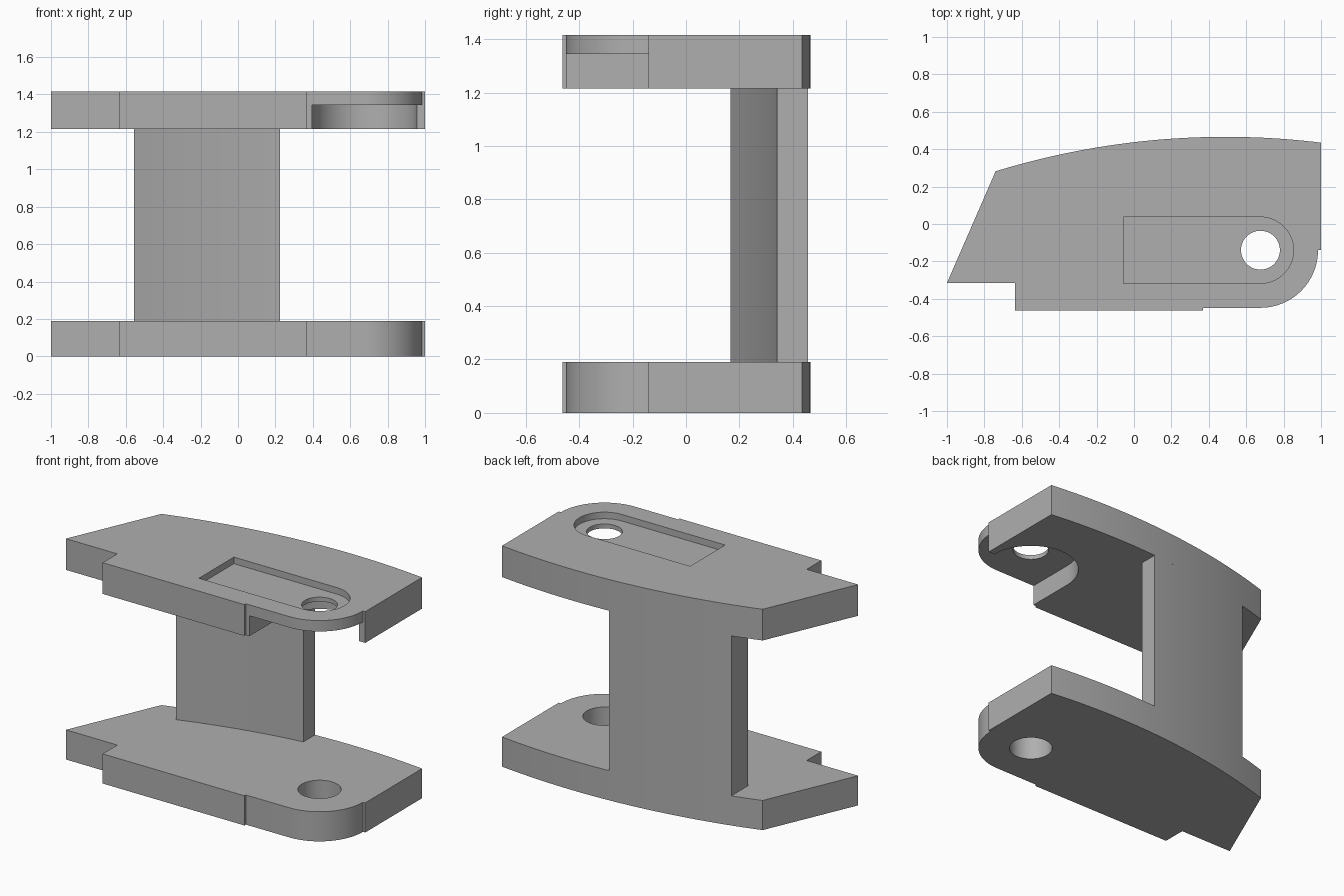
import bpy, bmesh, math
from math import sin, cos, pi

cube = bpy.data.objects.get("Cube")
if cube:
    bpy.data.objects.remove(cube)

grey = bpy.data.materials.new("plain_grey")
grey.use_nodes = True
grey.diffuse_color = (0.43, 0.43, 0.43, 1)
grey.node_tree.nodes["Principled BSDF"].inputs["Base Color"].default_value = (0.43, 0.43, 0.43, 1)

PIVOT = (0.676, -0.14)  # shared centre of hole, slot and rounded corner
RADIUS = 4.2            # sweep of the curved back


def arc(centre, r, a0, a1, n):
    """Points along an arc, angles in radians."""
    steps = [a0 + (a1 - a0) * i / n for i in range(n + 1)]
    return [(centre[0] + r * cos(a), centre[1] + r * sin(a)) for a in steps]


def sweep(x0, x1, peak_x, peak_y, n):
    """Shallow arc over an x range, highest at the given peak."""
    a0, a1 = (math.acos((x - peak_x) / RADIUS) for x in (x0, x1))
    return arc((peak_x, peak_y - RADIUS), RADIUS, a0, a1, n)


def prism(name, outline, z0, z1):
    """Extrude a closed outline straight up."""
    bm = bmesh.new()
    base = bm.faces.new([bm.verts.new((x, y, z0)) for x, y in outline])
    up = bmesh.ops.extrude_face_region(bm, geom=[base])["geom"]
    for v in up:
        if isinstance(v, bmesh.types.BMVert):
            v.co.z = z1
    bmesh.ops.recalc_face_normals(bm, faces=bm.faces)
    mesh = bpy.data.meshes.new(name)
    bm.to_mesh(mesh)
    bm.free()
    mesh.materials.append(grey)
    obj = bpy.data.objects.new(name, mesh)
    bpy.context.collection.objects.link(obj)
    return obj


def select(obj):
    bpy.ops.object.select_all(action="DESELECT")
    obj.select_set(True)
    bpy.context.view_layer.objects.active = obj


def cut(obj, outline, z0, z1):
    """Subtract a prism and discard the cutter."""
    cutter = prism("cutter", outline, z0, z1)
    cutter.hide_render = True
    mod = obj.modifiers.new("cut", "BOOLEAN")
    mod.operation, mod.solver, mod.object = "DIFFERENCE", "EXACT", cutter
    select(obj)
    bpy.ops.object.modifier_apply(modifier=mod.name)
    bpy.data.objects.remove(cutter)


# Plate outline: stepped front edge, rounded front corner, curved back
px, py = PIVOT
plate = [(-1, -0.315), (-0.635, -0.315), (-0.635, -0.463), (0.37, -0.463), (0.37, -0.449)]
plate += arc(PIVOT, 0.308, -pi / 2, 0, 24)
plate += [(1, py)] + sweep(1, -0.74, 0.49, 0.466, 40)

lower_plate = prism("lower_plate", plate, 0, 0.19)
cut(lower_plate, arc(PIVOT, 0.126, 0, 2 * pi, 48)[:-1], -0.1, 0.3)

upper_plate = prism("upper_plate", plate, 1.215, 1.415)
# Clearance under the rounded corner, open to the front and side
clearance = arc(PIVOT, 0.28, 0, pi, 32) + [(px - 0.28, -0.6), (1.1, -0.6), (1.1, py)]
cut(upper_plate, clearance, 1.1, 1.345)
# Shallow round-ended slot in the top face, with a hole through it
slot = arc(PIVOT, 0.177, -pi / 2, pi / 2, 32) + [(-0.055, py + 0.177), (-0.055, py - 0.177)]
cut(upper_plate, slot, 1.373, 1.5)
cut(upper_plate, arc(PIVOT, 0.104, 0, 2 * pi, 48)[:-1], 1.3, 1.5)

# Curved wall joining the plates, flush with their backs
web = sweep(0.225, -0.555, 0.49, 0.466, 18) + sweep(-0.555, 0.225, 0.745, 0.373, 18)
back_wall = prism("back_wall", web, 0.19, 1.215)

for obj in (lower_plate, upper_plate, back_wall):
    select(obj)
    bpy.ops.object.shade_smooth_by_angle(angle=math.radians(25))
